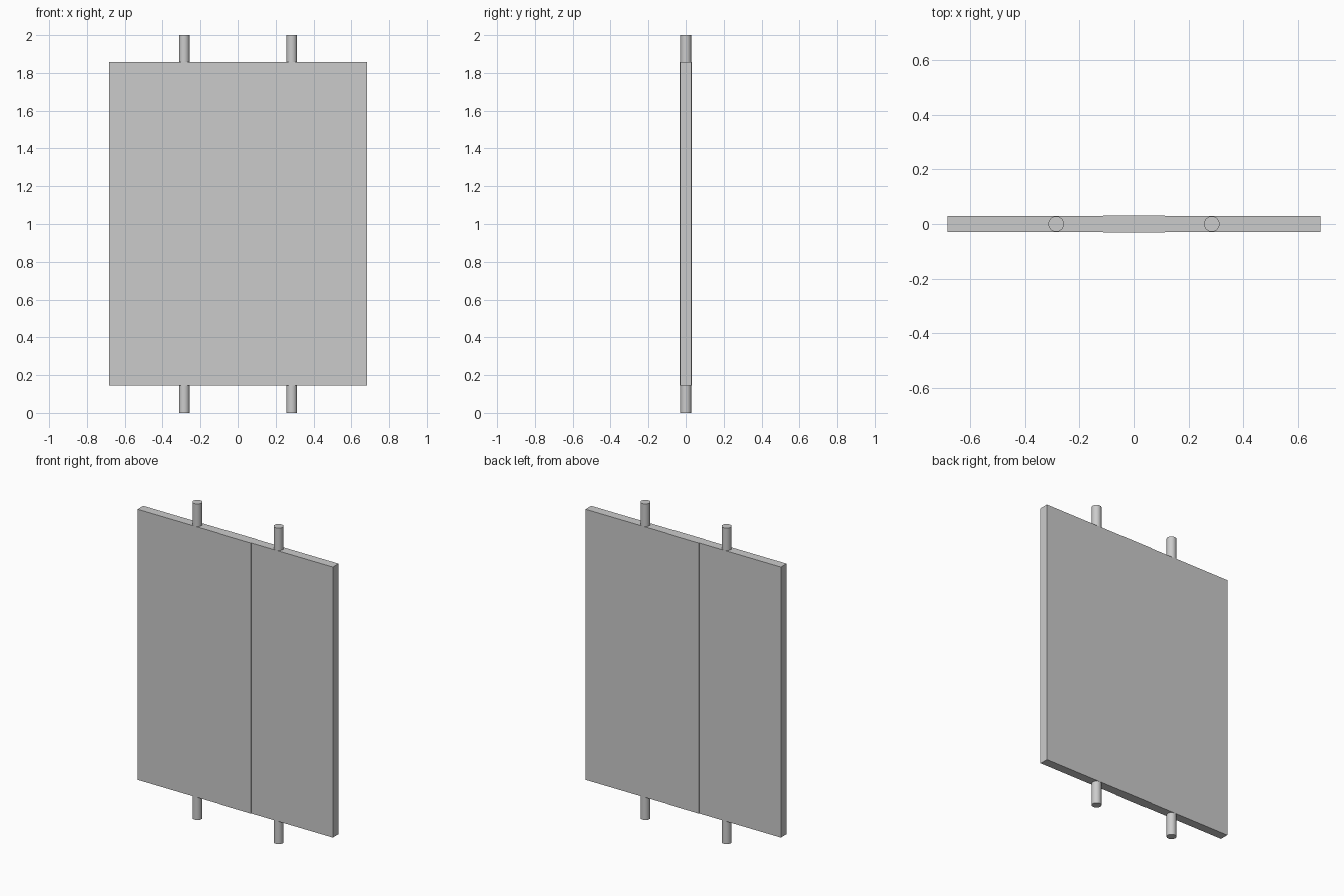
import bpy

if "Cube" in bpy.data.objects:
    bpy.data.objects.remove(bpy.data.objects["Cube"])


def box(name, size, centre):
    bpy.ops.mesh.primitive_cube_add(size=1, location=centre)
    ob = bpy.context.object
    ob.name = name
    ob.scale = size
    bpy.ops.object.transform_apply(location=False, rotation=False, scale=True)
    return ob


PANEL_HALF_WIDTH = 0.684
PANEL_HEIGHT = 1.712
STRIP_HALF_WIDTH = 0.113
MID_Z = 1.002

# Slightly raised centre strip of the board
box("centre_strip", (2 * STRIP_HALF_WIDTH, 0.063, PANEL_HEIGHT), (0, 0, MID_Z))

for side, label in ((-1, "left"), (1, "right")):
    # Flat side panel, butted against the centre strip
    width = PANEL_HALF_WIDTH - STRIP_HALF_WIDTH
    box(f"{label}_panel", (width, 0.057, PANEL_HEIGHT),
        (side * (STRIP_HALF_WIDTH + width / 2), 0, MID_Z))

    # Round rod running through the panel
    bpy.ops.mesh.primitive_cylinder_add(vertices=32, radius=0.0283, depth=2,
                                        location=(side * 0.285, 0, 1))
    bpy.context.object.name = f"{label}_rod"
    bpy.ops.object.shade_smooth_by_angle()
